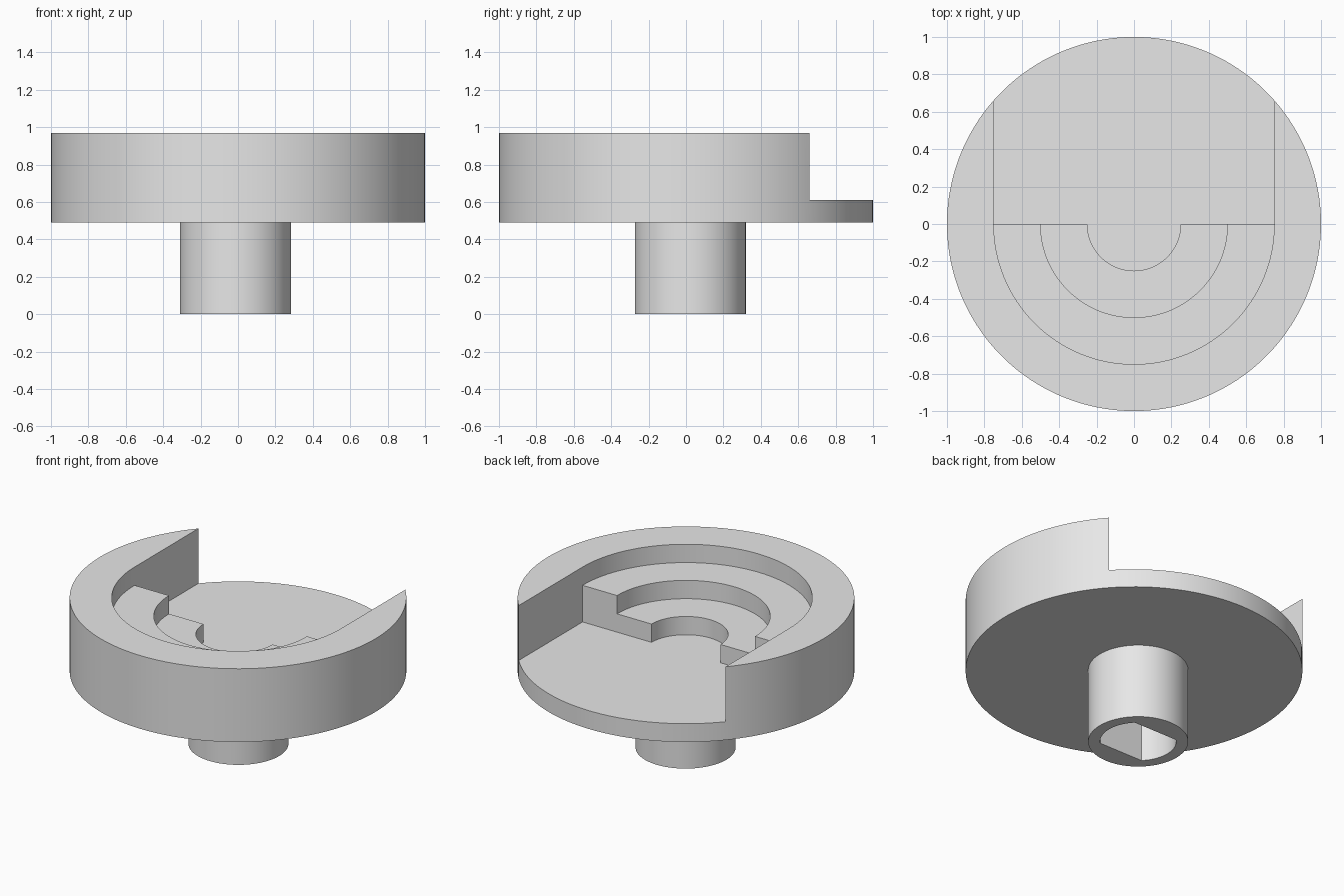
import bpy, bmesh
from math import sin, cos, asin, pi, sqrt, radians

cube = bpy.data.objects.get("Cube")
if cube:
    bpy.data.objects.remove(cube, do_unlink=True)

grey = bpy.data.materials.new("plain_grey")
grey.use_nodes = True
colour = (0.8, 0.8, 0.8, 1)
grey.diffuse_color = colour
grey.node_tree.nodes["Principled BSDF"].inputs["Base Color"].default_value = colour


def arc(r, start, end, steps):
    return [(r * cos(start + (end - start) * i / steps),
             r * sin(start + (end - start) * i / steps)) for i in range(steps + 1)]


def face(bm, points):
    bm.faces.new([bm.verts.new(p) for p in points])


def flat(bm, outline, z):
    face(bm, [(x, y, z) for x, y in outline])


def strip(bm, path_a, za, path_b, zb):
    """Quads between two paths with the same number of points."""
    for i in range(len(path_a) - 1):
        face(bm, [(*path_a[i], za), (*path_a[i + 1], za),
                  (*path_b[i + 1], zb), (*path_b[i], zb)])


def finish(bm, name, location=(0, 0, 0)):
    bmesh.ops.remove_doubles(bm, verts=bm.verts[:], dist=0.0001)
    bmesh.ops.recalc_face_normals(bm, faces=bm.faces[:])
    mesh = bpy.data.meshes.new(name)
    bm.to_mesh(mesh)
    bm.free()
    mesh.materials.append(grey)
    mesh.polygons.foreach_set("use_smooth", [True] * len(mesh.polygons))
    mesh.set_sharp_from_angle(angle=radians(30))
    obj = bpy.data.objects.new(name, mesh)
    obj.location = location
    bpy.context.collection.objects.link(obj)
    return obj


# Stepped dish: terraces in the front half, open slot to the back
BOTTOM, FLOOR, STEP = 0.49, 0.61, 0.12
LOW, MID, RIM = FLOOR + STEP, FLOOR + 2 * STEP, FLOOR + 3 * STEP
R1, R2, R3 = 0.25, 0.5, 0.75
TIP_Y = sqrt(1 - R3 * R3)
tip = asin(TIP_Y)

inner, middle, outer = [arc(r, 0, -pi, 64) for r in (R1, R2, R3)]
front_edge = arc(1, tip, -pi - tip, 110)
back_edge = arc(1, pi - tip, tip, 40)
full_edge = front_edge + back_edge[1:]

bm = bmesh.new()
flat(bm, full_edge[:-1], BOTTOM)
strip(bm, full_edge, BOTTOM, full_edge, FLOOR)
strip(bm, front_edge, FLOOR, front_edge, RIM)
flat(bm, front_edge + outer[::-1], RIM)
strip(bm, outer, RIM, outer, MID)
strip(bm, outer, MID, middle, MID)
strip(bm, middle, MID, middle, LOW)
strip(bm, middle, LOW, inner, LOW)
strip(bm, inner, LOW, inner, FLOOR)
flat(bm, inner + [(-R3, 0)] + back_edge + [(R3, 0)], FLOOR)
for s in (1, -1):
    # Stair-shaped end of the terraces and side wall of the slot
    face(bm, [(s * x, 0, z) for x, z in ((R1, FLOOR), (R1, LOW), (R2, LOW),
                                         (R2, MID), (R3, MID), (R3, FLOOR))])
    face(bm, [(s * R3, y, z) for y, z in ((0, FLOOR), (0, MID), (0, RIM),
                                          (TIP_Y, RIM), (TIP_Y, FLOOR))])
finish(bm, "stepped_dish")

# Hollow stem with a round bore that has two flats
SEG, BORE = 96, 0.226
FLAT = BORE * cos(pi / 4)
shell = arc(0.297, 0, 2 * pi, SEG)
bore = [(x, y) if abs(y) <= FLAT else (x * FLAT / abs(y), FLAT if y > 0 else -FLAT)
        for x, y in arc(BORE, 0, 2 * pi, SEG)]
bm = bmesh.new()
top = BOTTOM + 0.01
strip(bm, shell, 0, shell, top)
strip(bm, bore, 0, bore, top)
strip(bm, shell, 0, bore, 0)
strip(bm, shell, top, bore, top)
finish(bm, "stem", (-0.013, 0.023, 0))
